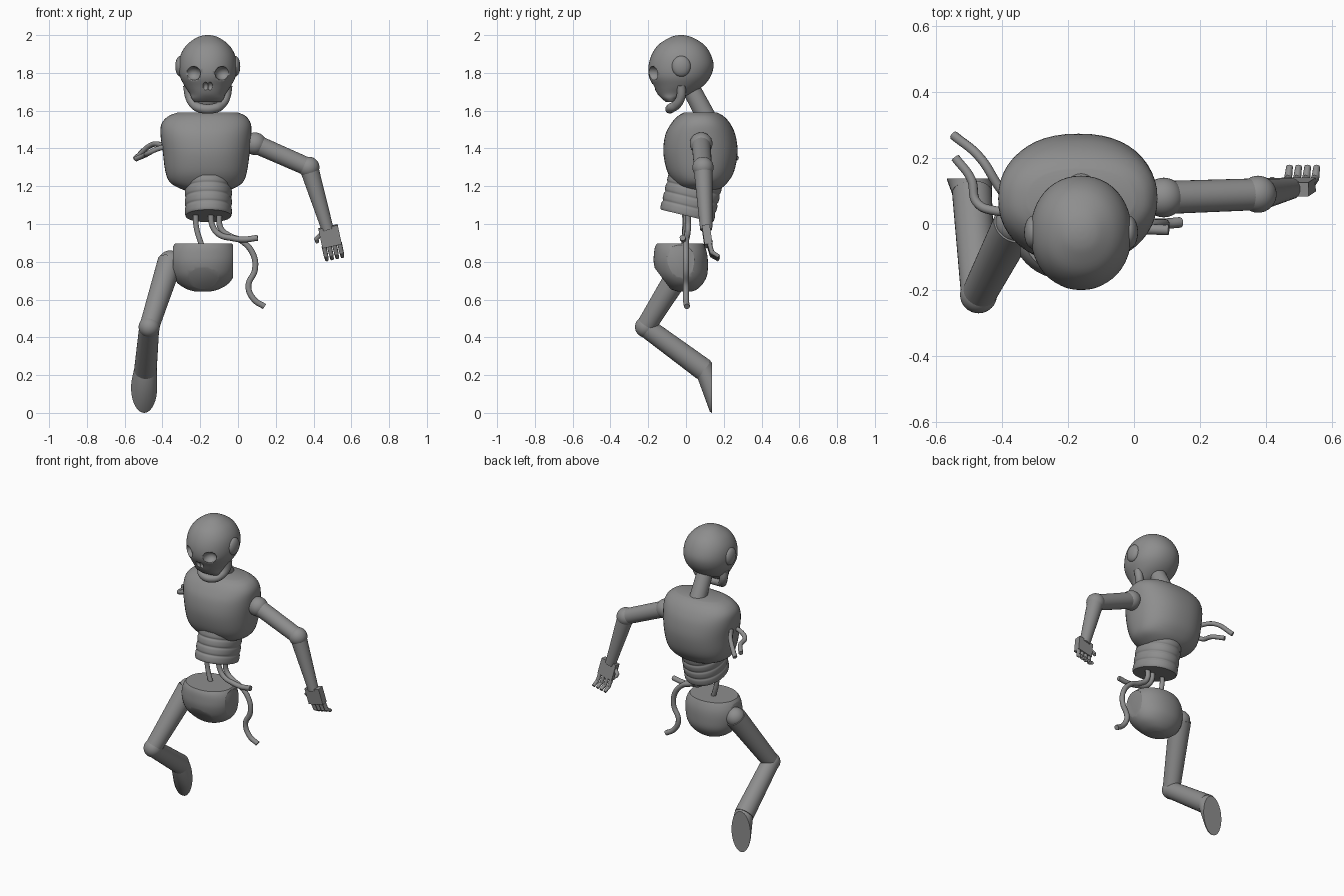
import bpy, bmesh
from math import sin, cos, pi, radians
from mathutils import Vector, Matrix

if "Cube" in bpy.data.objects:
    bpy.data.objects.remove(bpy.data.objects["Cube"])

CX = -0.16  # centre line of head and body
GREY = bpy.data.materials.new("dark_grey")
GREY.diffuse_color = (0.27, 0.27, 0.27, 1)
GREY.use_nodes = True
GREY.node_tree.nodes["Principled BSDF"].inputs["Base Color"].default_value = GREY.diffuse_color


def finish(name, bm, angle=35):
    bmesh.ops.recalc_face_normals(bm, faces=bm.faces)
    me = bpy.data.meshes.new(name)
    bm.to_mesh(me)
    bm.free()
    me.materials.clear()
    me.materials.append(GREY)
    me.shade_smooth()
    me.set_sharp_from_angle(angle=radians(angle))
    ob = bpy.data.objects.new(name, me)
    bpy.context.collection.objects.link(ob)
    return ob


def spow(v, n):
    return (abs(v) ** (2 / n)) * (1 if v >= 0 else -1)


def loft(name, rings, n=2.0, steps=4, segs=48, cuts=()):
    """Rings are (z, x0, x1, y0, y1), smoothly interpolated, capped, then planed by (point, normal) cuts."""
    pts = [Vector(r) for r in rings]
    dense = []
    for i in range(len(pts) - 1):
        a, b, c, d = (pts[max(i - 1, 0)], pts[i], pts[i + 1], pts[min(i + 2, len(pts) - 1)])
        for k in range(steps):
            t = k / steps
            dense.append(b + (c - a) * 0.5 * t + (a - b * 2.5 + c * 2 - d * 0.5) * t * t
                         + ((b - c) * 1.5 + (d - a) * 0.5) * t ** 3)
    dense.append(pts[-1])
    bm = bmesh.new()
    loops = []
    for z, x0, x1, y0, y1 in dense:
        loops.append([bm.verts.new(((x0 + x1) / 2 + (x1 - x0) / 2 * spow(cos(a), n),
                                    (y0 + y1) / 2 + (y1 - y0) / 2 * spow(sin(a), n), z))
                      for a in (2 * pi * j / segs for j in range(segs))])
    for p, q in zip(loops, loops[1:]):
        for j in range(segs):
            k = (j + 1) % segs
            bm.faces.new((p[j], p[k], q[k], q[j]))
    bm.faces.new(loops[0])
    bm.faces.new(loops[-1])
    for co, no in cuts:
        cut = bmesh.ops.bisect_plane(bm, geom=bm.verts[:] + bm.edges[:] + bm.faces[:],
                                     plane_co=co, plane_no=no, clear_outer=True)
        bmesh.ops.holes_fill(bm, edges=[e for e in cut['geom_cut'] if isinstance(e, bmesh.types.BMEdge)])
    return finish(name, bm, 30 if cuts else 40)


def ball(name, pos, r):
    s = Vector((r, r, r)) if isinstance(r, float) else Vector(r)
    bm = bmesh.new()
    bmesh.ops.create_uvsphere(bm, u_segments=32, v_segments=20, radius=1,
                              matrix=Matrix.Translation(pos) @ Matrix.Diagonal(s).to_4x4())
    return finish(name, bm)


def limb(name, a, b, r1, r2, segs=32):
    a, b = Vector(a), Vector(b)
    m = Matrix.Translation((a + b) / 2) @ (b - a).to_track_quat('Z', 'Y').to_matrix().to_4x4()
    bm = bmesh.new()
    bmesh.ops.create_cone(bm, cap_ends=True, segments=segs, radius1=r1, radius2=r2,
                          depth=(b - a).length, matrix=m)
    return finish(name, bm, 50)


def tube(name, pts, r):
    cu = bpy.data.curves.new(name, 'CURVE')
    cu.dimensions = '3D'
    cu.bevel_depth, cu.bevel_resolution, cu.use_fill_caps = r, 3, True
    sp = cu.splines.new('BEZIER')
    sp.bezier_points.add(len(pts) - 1)
    for bp, p in zip(sp.bezier_points, pts):
        bp.co = p
        bp.handle_left_type = bp.handle_right_type = 'AUTO'
    tmp = bpy.data.objects.new(name, cu)
    bpy.context.collection.objects.link(tmp)
    bpy.context.view_layer.update()
    bm = bmesh.new()
    bm.from_mesh(bpy.data.meshes.new_from_object(
        tmp.evaluated_get(bpy.context.evaluated_depsgraph_get())))
    bpy.data.objects.remove(tmp)
    return finish(name, bm, 50)


# Skull with eye sockets and nose hole cut out
skull = loft("skull", [(z, CX - w, CX + w, y0, y1) for z, w, y0, y1 in (
    (1.645, .07, -.105, -.05), (1.665, .085, -.13, -.03), (1.69, .095, -.152, .03), (1.73, .122, -.172, .09),
    (1.78, .147, -.196, .13), (1.84, .153, -.198, .146), (1.9, .142, -.18, .13),
    (1.95, .11, -.145, .095), (1.985, .062, -.09, .04), (1.997, .03, -.056, .004), (2.0, .005, -.03, -.02))], 2.1)
holes = [ball("eye_cutter", (CX + s * .08, -.185, 1.797), (.042, .05, .038)) for s in (-1, 1)]
holes += [ball("nose_cutter", (CX + s * .012, -.185, 1.725), (.017, .03, .026)) for s in (-1, 1)]
for h in holes:
    h.hide_render = True
    h.hide_set(True)
    mod = skull.modifiers.new("socket", 'BOOLEAN')
    mod.operation, mod.object, mod.solver = 'DIFFERENCE', h, 'EXACT'

# Ear discs, jaw and neck
for s in (-1, 1):
    ball("ear", (CX + s * .145, -.025, 1.835), (.027, .05, .055))
jaw_half = [(.106, -.025, 1.735), (.094, -.028, 1.67), (.072, -.05, 1.633), (.04, -.078, 1.614)]
tube("jaw", [(CX - x, y, z) for x, y, z in jaw_half] + [(CX + x, y, z) for x, y, z in jaw_half[::-1]], .025)
limb("neck", (CX, .015, 1.74), (CX, .115, 1.55), .048, .052)

# Rounded chest
loft("chest", [(1.165, -.24, -.08, .01, .13), (1.185, -.3, -.03, -.03, .18), (1.22, -.36, .025, -.065, .22),
               (1.28, -.385, .048, -.1, .255), (1.38, -.398, .062, -.12, .273), (1.47, -.41, .07, -.11, .262),
               (1.53, -.405, .068, -.08, .235), (1.57, -.37, .042, -.045, .2), (1.59, -.32, .0, -.01, .165)], 2.3)

# Shallow-ribbed waist, leaning back
ribs = []
for i in range(4):
    z = i * .05
    ribs += [(z, -.12, .12, -.141, .141), (z + .012, -.124, .124, -.146, .146),
             (z + .038, -.124, .124, -.146, .146)]
waist = loft("waist", ribs, 2.1, 3)
waist.location = (CX + .003, .004, 1.043)
waist.rotation_euler.x = radians(-13.6)

# Pelvis: rounded body planed flat on top, at the open hip and at the leg side
loft("pelvis", [
    (.642, -.225, -.15, -.04, .03), (.655, -.27, -.1, -.08, .06), (.685, -.318, -.05, -.115, .09),
    (.73, -.348, -.02, -.152, .112), (.79, -.362, -.006, -.17, .116), (.84, -.36, -.006, -.17, .112),
    (.88, -.345, -.02, -.163, .1), (.91, -.32, -.045, -.145, .085)], 2.1,
    cuts=[((0, 0, .896), (0, 0, 1)), ((-.026, 0, 0), (1, 0, 0)), ((-.345, 0, 0), (-1, 0, 0)),
          ((0, -.16, .76), (0, -.8, -.6))])

# Single leg: hip, thigh, knee, shin
hip, knee, ankle = (-.36, .0, .8), (-.47, -.214, .455), (-.49, .095, .228)
ball("hip_joint", hip, .06)
limb("thigh", hip, knee, .066, .052)
ball("knee_joint", knee, .056)
limb("shin", knee, ankle, .053, .06)

# Foot: flat oval sole facing backwards, hulled to the ankle
bm = bmesh.new()
d = (Vector(ankle) - Vector(knee)).normalized()
u = d.cross(Vector((1, 0, 0))).normalized()
for j in range(36):
    c, s = cos(2 * pi * j / 36), sin(2 * pi * j / 36)
    bm.verts.new((-.497 + .069 * c, .137, .133 + .133 * s))
    bm.verts.new((-.497 + .066 * c, .126, .137 + .13 * s))
    bm.verts.new(Vector(ankle) + Vector((.06 * c, 0, 0)) + u * .056 * s)
bmesh.ops.convex_hull(bm, input=bm.verts[:])
bmesh.ops.delete(bm, geom=[v for v in bm.verts if not v.link_faces], context='VERTS')
finish("foot", bm, 40)

# Arm: shoulder, upper arm, elbow, forearm
shoulder, elbow, wrist = (.09, .08, 1.425), (.375, .09, 1.3), (.475, .107, .97)
ball("shoulder_joint", shoulder, .06)
limb("upper_arm", shoulder, elbow, .05, .048)
ball("elbow_joint", elbow, .056)
limb("forearm", elbow, wrist, .05, .032)

# Hand: boxy palm with four bent fingers and a thumb
bm = bmesh.new()
hand = (Matrix.Translation((.487, .112, .935)) @ Matrix.Rotation(radians(-12), 4, 'Y')
        @ Matrix.Rotation(radians(8), 4, 'X'))
bmesh.ops.create_cube(bm, size=1, matrix=hand @ Matrix.Diagonal((.105, .042, .105, 1)))
finish("palm", bm)


def digit(name, path):
    p = [hand @ Vector(v) for v in path]
    limb(name, p[0], p[1], .013, .012, 8)
    limb(name + "_tip", p[1], p[2], .012, .01, 8)
    ball(name + "_knuckle", p[1], .012)


for i in range(4):
    x = -.042 + .028 * i
    digit("finger", ((x, .005, -.045), (x, .012, -.098), (x, .045, -.126)))
digit("thumb", ((-.045, .0, .02), (-.073, .01, .0), (-.073, .02, -.02)))

# Torn wires at the missing arm
tube("arm_wire", [(-.37, .06, 1.4), (-.41, .115, 1.42), (-.465, .2, 1.415), (-.545, .268, 1.345)], .014)
tube("arm_wire", [(-.37, .04, 1.41), (-.42, .04, 1.4), (-.475, .065, 1.375),
                  (-.492, .135, 1.365), (-.54, .2, 1.345)], .014)

# Torn wires between waist and pelvis
tube("waist_wire", [(-.145, .0, 1.06), (-.135, .0, .99), (-.1, -.005, .945), (-.03, -.012, .925),
                    (.03, -.015, .918), (.105, -.018, .927)], .016)
tube("waist_wire", [(-.1, .01, 1.06), (-.09, .01, .975), (-.04, .005, .935), (.02, .0, .91), (.08, .0, .84),
                    (.09, .0, .76), (.055, .0, .67), (.085, .0, .6), (.14, .005, .563)], .016)
tube("waist_wire", [(-.225, -.005, 1.06), (-.22, -.005, .98), (-.19, -.01, .88)], .015)
